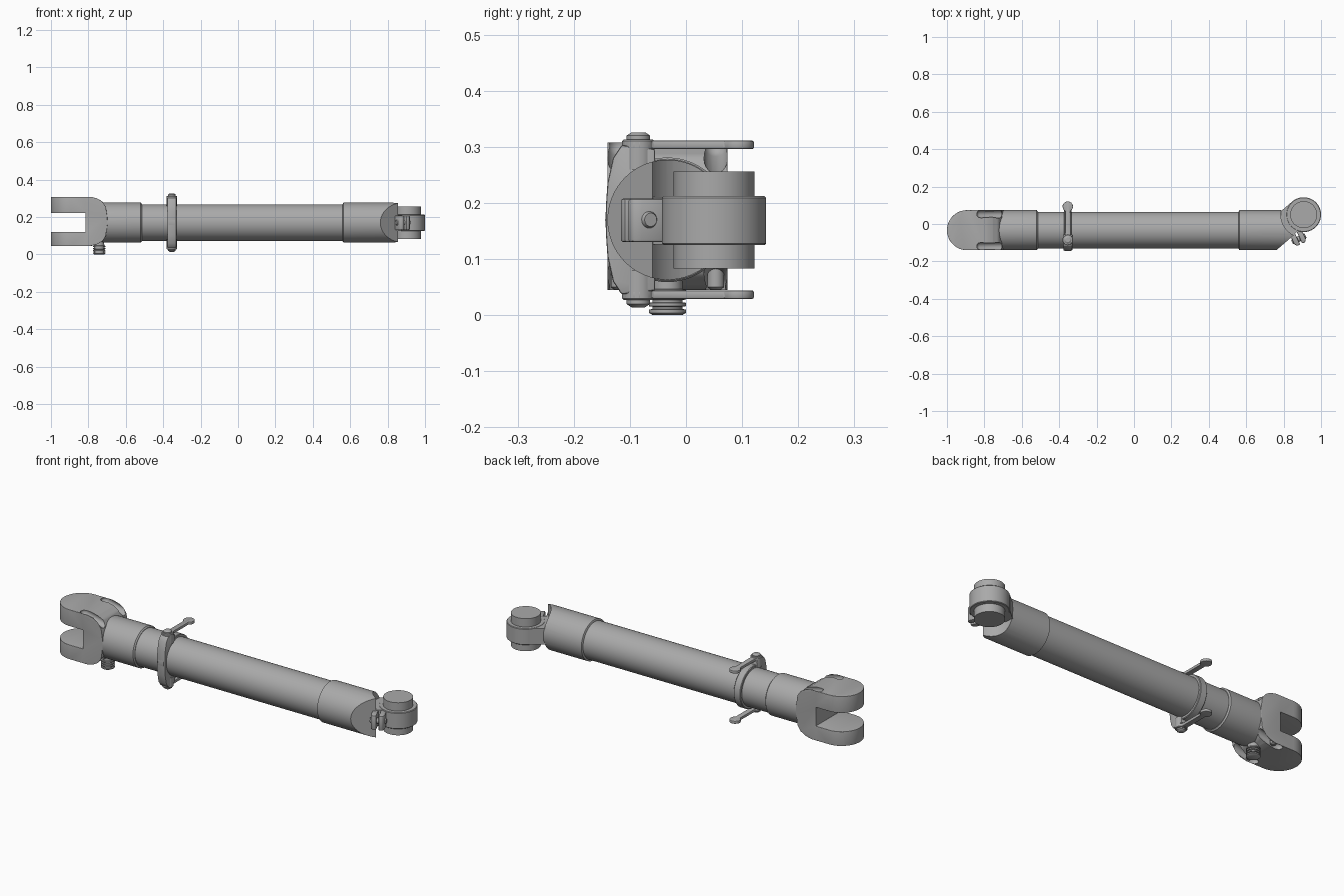
import bpy, bmesh, math
from mathutils import Vector, Matrix

if "Cube" in bpy.data.objects:
    bpy.data.objects.remove(bpy.data.objects["Cube"], do_unlink=True)

steel = bpy.data.materials.new("steel grey")
steel.use_nodes = True
GREY = (0.4, 0.4, 0.4, 1)
steel.diffuse_color = GREY
steel.node_tree.nodes["Principled BSDF"].inputs["Base Color"].default_value = GREY

AY, AZ = -0.033, 0.17          # tube axis
RX, RY = 0.907, 0.05           # eye centre


def finish(name, bm):
    bmesh.ops.recalc_face_normals(bm, faces=bm.faces[:])
    mesh = bpy.data.meshes.new(name)
    bm.to_mesh(mesh)
    bm.free()
    mesh.materials.append(steel)
    ob = bpy.data.objects.new(name, mesh)
    bpy.context.collection.objects.link(ob)
    return ob


def activate(ob):
    bpy.ops.object.select_all(action='DESELECT')
    ob.select_set(True)
    bpy.context.view_layer.objects.active = ob


def smooth(ob, angle=32):
    activate(ob)
    bpy.ops.object.shade_smooth_by_angle(angle=math.radians(angle))
    return ob


def prism(name, pts, axis, lo, hi):
    """Extrude a flat outline along axis x, y or z."""
    place = {'x': lambda p, d: (d, p[0], p[1]),
             'y': lambda p, d: (p[0], d, p[1]),
             'z': lambda p, d: (p[0], p[1], d)}[axis]
    bm = bmesh.new()
    rings = [[bm.verts.new(place(p, d)) for p in pts] for d in (lo, hi)]
    for ring in rings:
        bm.faces.new(ring)
    for i in range(len(pts)):
        j = (i + 1) % len(pts)
        bm.faces.new((rings[0][i], rings[0][j], rings[1][j], rings[1][i]))
    return finish(name, bm)


def lathe(name, profile, origin, direction, n=48):
    """Revolve (distance, radius) pairs about a line."""
    turn = Vector((0, 0, 1)).rotation_difference(Vector(direction)).to_matrix().to_4x4()
    bm = bmesh.new()
    rings = [[bm.verts.new((r * math.cos(math.tau * k / n), r * math.sin(math.tau * k / n), d))
              for k in range(n)] for d, r in profile]
    for a, b in zip(rings, rings[1:]):
        for k in range(n):
            bm.faces.new((a[k], a[(k + 1) % n], b[(k + 1) % n], b[k]))
    bm.faces.new(rings[0])
    bm.faces.new(rings[-1])
    bm.transform(Matrix.Translation(origin) @ turn)
    return finish(name, bm)


def arc(cx, cy, r, a0, a1, n=16):
    return [(cx + r * math.cos(math.radians(a0 + (a1 - a0) * i / n)),
             cy + r * math.sin(math.radians(a0 + (a1 - a0) * i / n))) for i in range(n + 1)]


def boolean(ob, tool, op='DIFFERENCE'):
    tool.hide_render = True
    mod = ob.modifiers.new("cut", 'BOOLEAN')
    mod.operation, mod.object, mod.solver = op, tool, 'EXACT'
    activate(ob)
    bpy.ops.object.modifier_apply(modifier=mod.name)
    bpy.data.objects.remove(tool, do_unlink=True)


def bevel(ob, width, segments=3, angle=40):
    mod = ob.modifiers.new("soft edges", 'BEVEL')
    mod.width, mod.segments = width, segments
    mod.limit_method, mod.angle_limit = 'ANGLE', math.radians(angle)
    activate(ob)
    bpy.ops.object.modifier_apply(modifier=mod.name)


# Main tube and its two sleeves
X = (1, 0, 0)
smooth(lathe("main_tube", [(-0.6, 0.098), (0.6, 0.098)], (0, AY, AZ), X, 64))
smooth(lathe("fork_sleeve", [(-0.76, 0.104), (-0.71, 0.107), (-0.52, 0.107), (-0.514, 0.1)],
             (0, AY, AZ), X, 64))
sleeve = lathe("eye_sleeve", [(0.56, 0.1), (0.564, 0.107), (0.92, 0.107)], (0, AY, AZ), X, 64)
boolean(sleeve, prism("slant_cutter", [(0.755, -0.145), (0.925, 0), (1.1, 0), (1.1, -0.3),
                                       (0.755, -0.3)], 'z', -0.1, 0.5))
boolean(sleeve, lathe("scoop_cutter", [(-0.1, 0.122), (0.5, 0.122)], (RX, RY, 0), (0, 0, 1)))
smooth(sleeve)

# Eye end: neck, ring and pin
prism("eye_neck", [(0.75, 0.05), (0.785, 0.068), (0.84, 0.115), (0.9, 0.06),
                   (0.875, -0.04), (0.8, -0.1), (0.75, -0.09)], 'z', 0.126, 0.211)
eye = lathe("eye_ring", [(0.125, 0.09), (0.128, 0.093), (0.209, 0.093), (0.212, 0.09)],
            (RX, RY, 0), (0, 0, 1), 64)
smooth(eye)
smooth(lathe("eye_pin", [(0.083, 0.072), (0.256, 0.072)], (RX, RY, 0), (0, 0, 1), 64))

# Split clamping lug with its cross screw
out = Vector((0.42, -0.9, 0)).normalized()
side = Vector((-out.y, out.x, 0))
base = Vector((0.858, -0.03, 0))
for s, label in ((-1, "inner"), (1, "outer")):
    corners = [base + out * u + side * v * s for u, v in
               ((0, 0.006), (0, 0.034), (0.07, 0.034), (0.085, 0.024), (0.085, 0.006))]
    jaw = prism(label + "_lug_jaw", [(c.x, c.y) for c in corners], 'z', 0.13, 0.208)
    bevel(jaw, 0.005, 2)
    smooth(jaw)
mid = base + out * 0.055 + Vector((0, 0, AZ))
smooth(lathe("lug_screw", [(-0.04, 0.012), (-0.034, 0.015), (0.034, 0.015), (0.04, 0.012)],
             mid, side, 20))

# Fork: plan outline crossed with side outline, then slotted and softened
plan = arc(-0.893, AY, 0.107, 90, 270, 24) + [(-0.68, AY - 0.107), (-0.68, AY + 0.107)]
fork = prism("fork", plan, 'z', 0.045, 0.308)
upper = [(-1.1, 0.308), (-0.79, 0.308), (-0.755, 0.3), (-0.725, 0.283), (-0.707, 0.255), (-0.699, 0.2)]
lower = [(x, 0.353 - z) for x, z in reversed(upper)]
boolean(fork, prism("side_cutter", upper + lower, 'y', -0.4, 0.4), 'INTERSECT')
boolean(fork, prism("slot_cutter", [(-1.2, 0.121), (-0.815, 0.121), (-0.815, 0.221),
                                    (-1.2, 0.221)], 'y', -0.4, 0.4))
bevel(fork, 0.02, 4, 50)

# Corner pockets in the fork, with a small bolt in each lower one
for sy in (-1, 1):
    y = AY + sy * 0.086
    for z in (0.308, 0.045):
        tilt = -0.25 if z > AZ else 0.25
        pocket = lathe("pocket_cutter", [(0, 0.006), (0.006, 0.016), (0.02, 0.021), (0.2, 0.021)],
                       (-0.84, y, z), Vector((1, 0, tilt)), 20)
        boolean(fork, pocket)
    smooth(lathe("fork_bolt", [(0.046, 0.01), (0.05, 0.015), (0.075, 0.015), (0.1, 0.015)],
                 (-0.79, y, 0), (0, 0, 1), 20))
smooth(fork, 40)

# Ribbed screw under the fork
ribs = [(0, 0.026), (0.003, 0.031)]
for i in range(4):
    z = 0.004 + i * 0.012
    ribs += [(z, 0.033), (z + 0.006, 0.033), (z + 0.007, 0.027), (z + 0.011, 0.027)]
smooth(lathe("fork_adjuster_screw", ribs + [(0.09, 0.025)], (-0.742, AY, 0), (0, 0, 1), 32))

# Clamp around the tube: bowed front strap and round back band
CX = -0.354
top_half = [(-0.055, 0.296), (-0.115, 0.303), (-0.13, 0.28), (-0.14, 0.235), (-0.143, 0.19)]
strap = prism("clamp_strap", top_half + [(y, 0.34 - z) for y, z in reversed(top_half)],
              'x', CX - 0.024, CX + 0.024)
bevel(strap, 0.004, 2)
smooth(strap)
band = lathe("clamp_band", [(CX - 0.02, 0.108), (CX - 0.017, 0.111), (CX + 0.017, 0.111),
                            (CX + 0.02, 0.108)], (0, AY, AZ), X, 64)
smooth(band)

# Bosses, bolt heads and levers, mirrored above and below
LY = -0.085
lever = (arc(CX, 0.093, 0.028, -60, 240) + arc(CX, LY, 0.029, 120, 420))
for s, label in ((1, "upper"), (-1, "lower")):
    smooth(lathe(label + "_clamp_boss", [(0.09, 0.029), (0.14, 0.029), (0.143, 0.026)],
                 (CX, LY, AZ), (0, 0, s), 32))
    smooth(lathe(label + "_bolt_head", [(0.14, 0.021), (0.15, 0.021), (0.156, 0.012)],
                 (CX, LY, AZ), (0, 0, s), 24))
    a, b = sorted((AZ + s * 0.126, AZ + s * 0.141))
    plate = prism(label + "_lever", lever, 'z', a, b)
    bevel(plate, 0.003, 2)
    smooth(plate)
